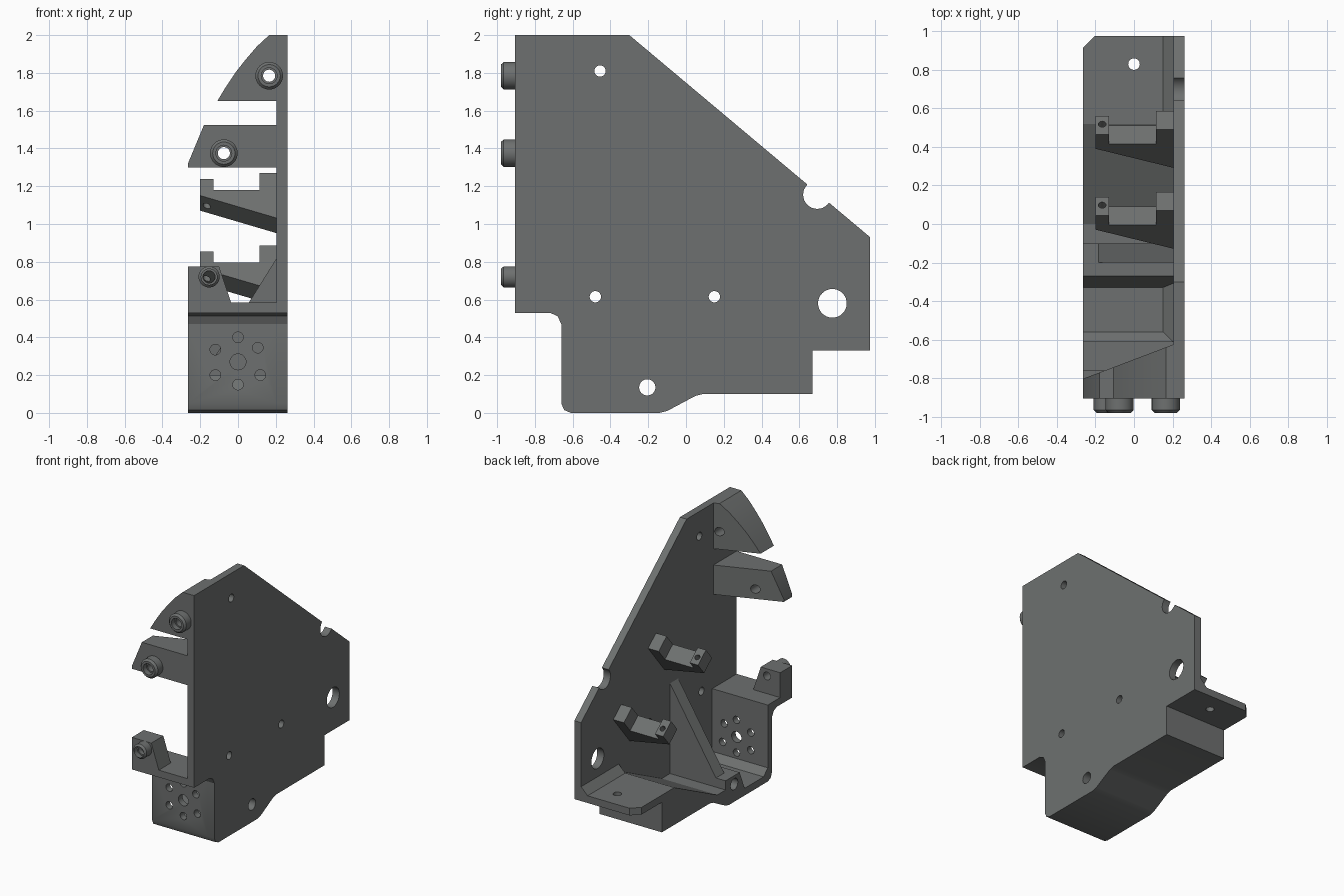
import bpy, bmesh, math
from mathutils import Vector

if "Cube" in bpy.data.objects:
    bpy.data.objects.remove(bpy.data.objects["Cube"])

grey = bpy.data.materials.new("dark_grey")
grey.diffuse_color = (0.155, 0.163, 0.161, 1)
grey.use_nodes = True
grey.node_tree.nodes["Principled BSDF"].inputs["Base Color"].default_value = grey.diffuse_color


def to_object(name, bm):
    bmesh.ops.recalc_face_normals(bm, faces=bm.faces)
    me = bpy.data.meshes.new(name)
    bm.to_mesh(me)
    bm.free()
    me.materials.append(grey)
    ob = bpy.data.objects.new(name, me)
    bpy.context.collection.objects.link(ob)
    return ob


def loft(bm, a, b):
    """Closed solid between two matching rings of points."""
    va, vb = ([bm.verts.new(p) for p in ring] for ring in (a, b))
    bm.faces.new(va)
    bm.faces.new(vb[::-1])
    for i in range(len(va)):
        j = (i + 1) % len(va)
        bm.faces.new((va[i], va[j], vb[j], vb[i]))


def solid(name, a, b):
    bm = bmesh.new()
    loft(bm, a, b)
    return to_object(name, bm)


def prism_x(name, yz, x0, x1):
    return solid(name, [(x0, y, z) for y, z in yz], [(x1, y, z) for y, z in yz])


def prism_y(name, xz, y0, y1):
    return solid(name, [(x, y0, z) for x, z in xz], [(x, y1, z) for x, z in xz])


def ring(axis, c, r, t, n=32):
    """Circle around axis at position t; c holds the other two coordinates."""
    pts = []
    for i in range(n):
        p = [c[0] + r * math.cos(math.tau * i / n), c[1] + r * math.sin(math.tau * i / n)]
        p.insert(axis, t)
        pts.append(p)
    return pts


def drill(ob, holes):
    """Cut round holes given as (axis, centre, radius, start, end)."""
    bm = bmesh.new()
    for axis, c, r, t0, t1 in holes:
        loft(bm, ring(axis, c, r, t0), ring(axis, c, r, t1))
    subtract(ob, to_object("cutter", bm))


def subtract(ob, cutter):
    cutter.hide_render = True
    mod = ob.modifiers.new("cut", 'BOOLEAN')
    mod.operation, mod.solver, mod.object = 'DIFFERENCE', 'EXACT', cutter
    bpy.context.view_layer.objects.active = ob
    bpy.ops.object.modifier_apply(modifier=mod.name)
    bpy.data.objects.remove(cutter)


XL, XI, XR = -0.265, 0.205, 0.262   # outer edge, plate inside, plate outside

# Underside shared by the side plate and the base
under = [(-0.905, 0.53), (-0.72, 0.53), (-0.68, 0.512), (-0.66, 0.47), (-0.66, 0.05),
         (-0.645, 0.015), (-0.61, 0), (-0.14, 0), (-0.10, 0.01), (0.05, 0.09),
         (0.09, 0.10), (0.67, 0.10), (0.67, 0.33), (0.975, 0.33)]

# Side plate with holes and edge notch
plate = prism_x("side_plate", under + [(0.975, 0.93), (-0.30, 2), (-0.905, 2)], XI, XR)
drill(plate, [(0, c, r, 0.1, 0.4) for c, r in (
    ((-0.455, 1.81), 0.03), ((-0.48, 0.615), 0.03), ((0.15, 0.615), 0.03),
    ((0.775, 0.58), 0.076), ((-0.205, 0.135), 0.043), ((0.695, 1.155), 0.075))])

# Base: front ledge, front wall, floor, pivot block, ramp and rear shelf
base = prism_x("base", under + [
    (0.975, 0.385), (0.52, 0.385), (0, 0.13), (-0.10, 0.13), (-0.10, 0.20), (-0.27, 0.20),
    (-0.33, 0.055), (-0.56, 0.055), (-0.61, 0.105), (-0.61, 0.585), (-0.905, 0.585)], XL, XI)
bolt_ring = [(-0.12, 0.335), (-0.12, 0.20), (0, 0.40), (0, 0.15), (0.105, 0.345), (0.118, 0.20)]
drill(base, [(1, c, 0.028, -0.8, -0.5) for c in bolt_ring]
      + [(1, (0, 0.27), 0.042, -0.8, -0.5), (2, (0, 0.83), 0.03, 0.2, 0.5),
         (0, (-0.205, 0.135), 0.043, -0.4, 0.4)])
corner = [(-0.30, 0.88), (-0.19, 0.99), (-0.30, 0.99)]
subtract(base, solid("cutter", [(x, y, 0.2) for x, y in corner], [(x, y, 0.5) for x, y in corner]))

# Gusset between plate and floor
gusset = prism_y("gusset", [(XI, 0.05), (XI, 0.82), (XL, 0.07), (XL, 0.05)], -0.20, -0.10)
drill(gusset, [(0, (-0.205, 0.135), 0.043, -0.4, 0.4)])

# Corner fillets along the plate
for name, z, y0, y1 in (("shelf_fillet", 0.385, 0.52, 0.975), ("floor_fillet", 0.055, -0.61, -0.30)):
    prism_y(name, [(XI, z), (XI, z + 0.055), (0.15, z)], y0, y1)


# Front flanges, thicker toward the plate
def flange(name, xz, hole):
    back = [(x, -0.625 - (XI - x) * 0.38, z) for x, z in xz]
    ob = solid(name, [(x, -0.905, z) for x, z in xz], back)
    drill(ob, [(1, hole, 0.032, -1.1, -0.4)])


arc = [(-0.11, 1.65), (-0.065, 1.725), (-0.015, 1.80), (0.04, 1.87), (0.10, 1.94), (0.165, 2)]
bosses = [(0.165, 1.785, 0.073), (-0.075, 1.375, 0.073), (-0.153, 0.72, 0.056)]
flange("upper_flange", arc + [(XI, 2), (XI, 1.65)], bosses[0][:2])
flange("middle_flange", [(XL, 1.30), (XL, 1.32), (-0.18, 1.525), (XI, 1.525), (XI, 1.30)], bosses[1][:2])

# Front tab on the ledge
tab = prism_y("front_tab", [(XL, 0.58), (XL, 0.775), (-0.10, 0.775), (-0.035, 0.58)], -0.905, -0.76)
drill(tab, [(1, bosses[2][:2], 0.03, -1.1, -0.4)])

# Stepped tubular bosses
for i, (x, z, r) in enumerate(bosses):
    bm = bmesh.new()
    steps = [(0.032, -0.90), (r, -0.90), (r, -0.965), (r - 0.014, -0.98),
             (0.042, -0.98), (0.042, -0.94), (0.032, -0.94)]
    loops = [[bm.verts.new(p) for p in ring(1, (x, z), rad, y)] for rad, y in steps]
    for a, b in zip(loops, loops[1:] + loops[:1]):
        for k in range(32):
            m = (k + 1) % 32
            bm.faces.new((a[k], a[m], b[m], b[k]))
    to_object(f"boss_{i + 1}", bm)

# Tilted cradle brackets on the plate: profile in x and tilted height
out, down = Vector((0, 0.64, 0.77)), Vector((0, 0.77, -0.64))
cradle = [(XI, 0), (0.115, 0), (0.115, -0.117), (-0.13, -0.117), (-0.13, -0.04),
          (-0.20, -0.04), (-0.20, -0.155), (XI, -0.31)]
for name, y, z in (("upper_cradle", 0.07, 1.27), ("lower_cradle", 0.49, 0.885)):
    a = [Vector((x, y, z)) + out * d for x, d in cradle]
    ob = solid(name, a, [p + down * 0.125 for p in a])
    # Small pin hole through the tip
    c = Vector((-0.165, y, z)) + out * -0.1 + down * 0.07
    u = Vector((1, 0, 0))
    rim = [c + (u * math.cos(t) + down * math.sin(t)) * 0.02
           for t in (math.tau * k / 16 for k in range(16))]
    subtract(ob, solid("cutter", [p - out * 0.2 for p in rim], [p + out * 0.2 for p in rim]))

# Smooth the round parts, keep edges sharp
bpy.ops.object.select_all(action='SELECT')
bpy.ops.object.shade_smooth_by_angle(angle=math.radians(25))
